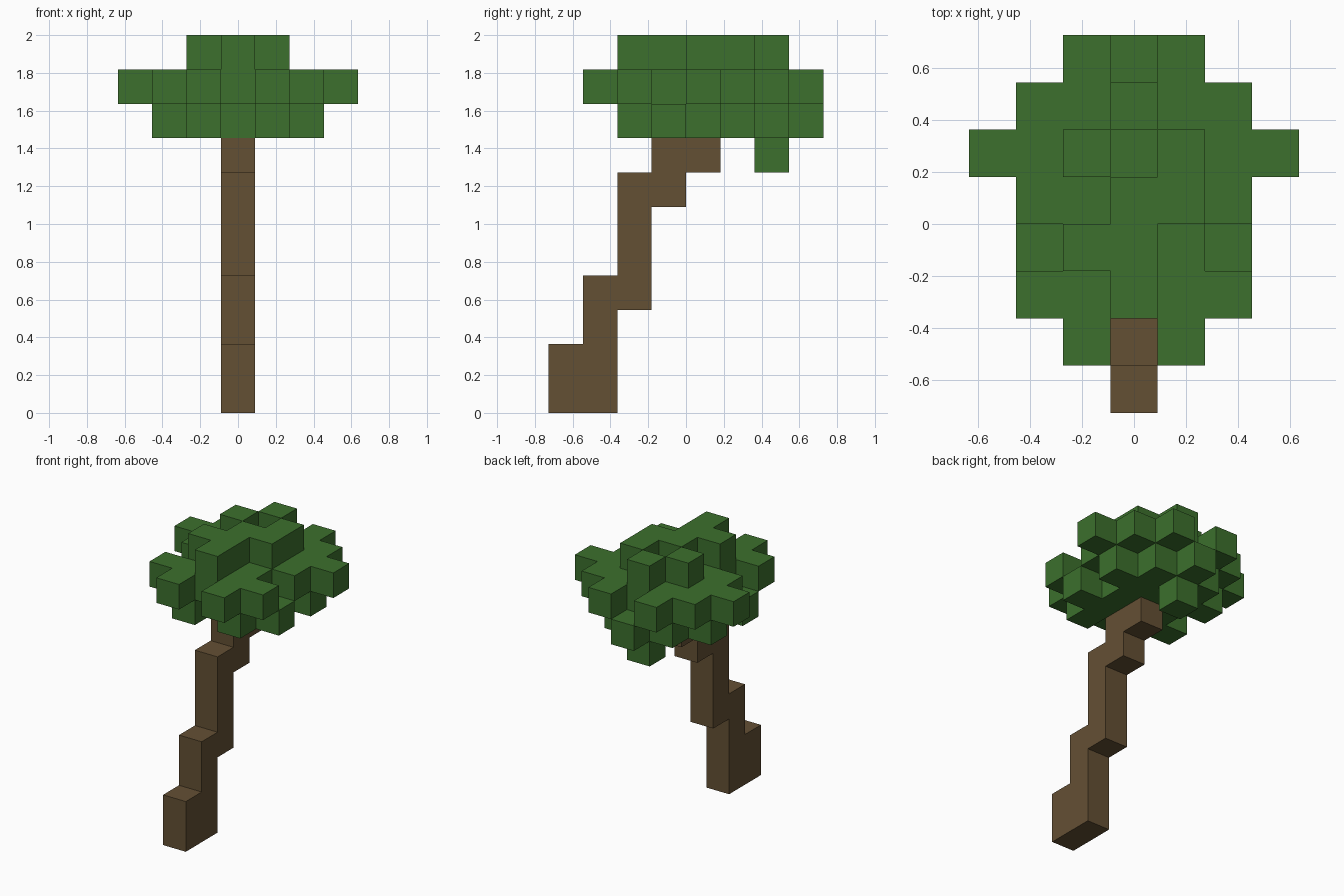
import bpy
import bmesh
from mathutils import Vector

cube = bpy.data.objects.get("Cube")
if cube:
    bpy.data.objects.remove(cube, do_unlink=True)

S = 2 / 11          # edge of one block
DEPTH = 8           # blocks from front to back


def make_material(name, rgb):
    mat = bpy.data.materials.new(name)
    mat.use_nodes = True
    mat.diffuse_color = (*rgb, 1)
    mat.node_tree.nodes["Principled BSDF"].inputs["Base Color"].default_value = (*rgb, 1)
    return mat


def layer(level, first_row, rows):
    """Blocks of one level; each string is a row along x, listed front to back."""
    return {(i - len(row) // 2, first_row + j, level)
            for j, row in enumerate(rows)
            for i, mark in enumerate(row) if mark == "#"}


# Trunk: one block wide, stepping backward as it rises (level: rows)
trunk_steps = [(0, 1), (0, 1), (1,), (1, 2), (2,), (2,), (2, 3), (3, 4)]
trunk = {(0, j, k) for k, rows in enumerate(trunk_steps) for j in rows}

# Canopy: a hanging block and three leafy levels
canopy = layer(7, 6, ["#"])
canopy |= layer(8, 2, [".#.#.",
                       "#####",
                       ".###.",
                       "#####",
                       ".###.",
                       "..#.."])
canopy |= layer(9, 1, ["..#.#..",
                       ".#####.",
                       "..###..",
                       ".#####.",
                       "#######",
                       ".#####.",
                       "..#.#.."])
canopy |= layer(10, 2, [".#.",
                        "##.",
                        ".##",
                        "#.#",
                        ".#."])

solid = trunk | canopy


def build_blocks(name, cells, mat):
    """Outer shell of a set of blocks, with flat areas merged."""
    bm = bmesh.new()
    corners = {}

    def vert(p):
        key = tuple(round(2 * c) for c in p)
        if key not in corners:
            corners[key] = bm.verts.new((p.x * S, (p.y + 0.5 - DEPTH / 2) * S, (p.z + 0.5) * S))
        return corners[key]

    for cell in sorted(cells):
        for axis in range(3):
            for sign in (-1, 1):
                n, u = Vector(), Vector()
                n[axis] = sign
                u[(axis + 1) % 3] = 1
                v = n.cross(u)
                centre = Vector(cell)
                if tuple(round(c) for c in centre + n) in solid:
                    continue
                bm.faces.new([vert(centre + (n + a * u + b * v) / 2)
                              for a, b in ((-1, -1), (1, -1), (1, 1), (-1, 1))])
    bmesh.ops.dissolve_limit(bm, angle_limit=0.01, verts=bm.verts, edges=bm.edges)
    mesh = bpy.data.meshes.new(name)
    bm.to_mesh(mesh)
    bm.free()
    mesh.materials.append(mat)
    obj = bpy.data.objects.new(name, mesh)
    bpy.context.scene.collection.objects.link(obj)
    return obj


build_blocks("trunk", trunk, make_material("bark brown", (0.127, 0.080, 0.034)))
build_blocks("canopy", canopy, make_material("leaf green", (0.045, 0.162, 0.026)))
